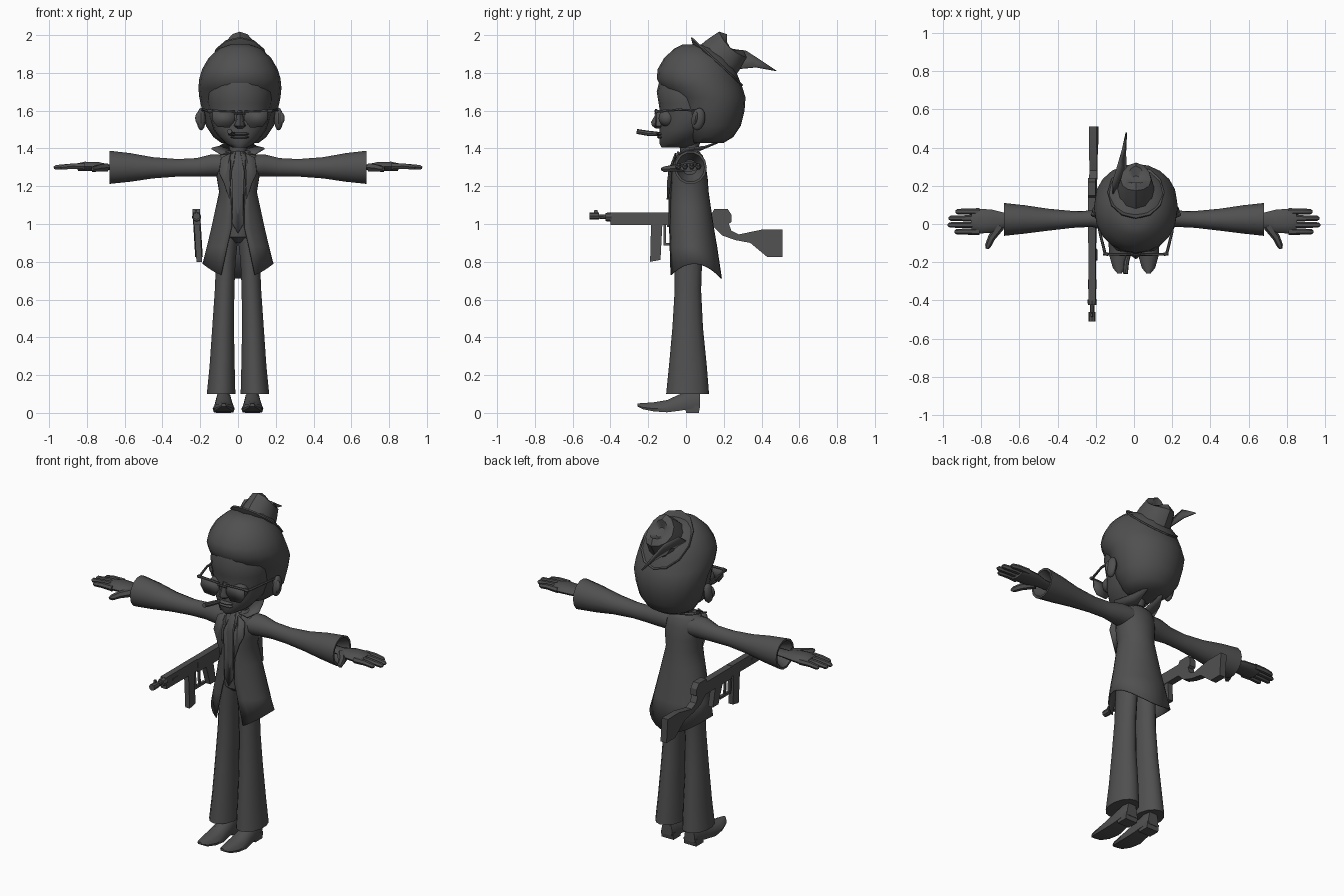
import bpy, bmesh, math
from mathutils import Vector, Matrix, Euler

cube = bpy.data.objects.get("Cube")
if cube:
    bpy.data.objects.remove(cube)

grey = bpy.data.materials.new("dark grey")
grey.use_nodes = True
colour = (0.08, 0.08, 0.08, 1)
grey.diffuse_color = colour
grey.node_tree.nodes["Principled BSDF"].inputs["Base Color"].default_value = colour


def finish(name, bm, angle=40):
    bmesh.ops.recalc_face_normals(bm, faces=bm.faces)
    mesh = bpy.data.meshes.new(name)
    bm.to_mesh(mesh)
    bm.free()
    obj = bpy.data.objects.new(name, mesh)
    bpy.context.collection.objects.link(obj)
    mesh.materials.append(grey)
    bpy.ops.object.select_all(action='DESELECT')
    obj.select_set(True)
    bpy.context.view_layer.objects.active = obj
    bpy.ops.object.shade_smooth_by_angle(angle=math.radians(angle))
    return obj


def loft(name, rings, closed=True, caps=True, angle=40):
    """Skin a list of point rings."""
    bm = bmesh.new()
    rows = [[bm.verts.new(p) for p in ring] for ring in rings]
    count = len(rows[0])
    for low, high in zip(rows, rows[1:]):
        for i in range(count if closed else count - 1):
            j = (i + 1) % count
            bm.faces.new((low[i], low[j], high[j], high[i]))
    if caps:
        bm.faces.new(rows[0])
        bm.faces.new(rows[-1])
    return finish(name, bm, angle)


def stack(name, table, x=0, sides=16, **options):
    """Upright loft; each row is z, half width, front y, back y."""
    turns = [math.tau * i / sides for i in range(sides)]
    return loft(name, [[(x + w * math.sin(a), (f + b) / 2 + (f - b) / 2 * math.cos(a), z)
                        for a in turns] for z, w, f, b in table], **options)


def tube(name, path, radii, sides=8, flat=1.0):
    """Round rod along a path; flat squashes it in z."""
    points = [Vector(p) for p in path]
    rings = []
    for i, p in enumerate(points):
        ahead = points[min(i + 1, len(points) - 1)] - points[max(i - 1, 0)]
        side = ahead.cross(Vector((0, 0, 1))).normalized()
        up = side.cross(ahead).normalized()
        rings.append([p + radii[i] * (side * math.cos(a) + up * math.sin(a) * flat)
                      for a in (math.tau * k / sides for k in range(sides))])
    return loft(name, rings)


def plate(name, outline, x, thick, lean=0.0):
    """Side outline of y, z pairs extruded across x."""
    rings = [[(x + side * thick / 2 + lean * (z - 1), y, z) for y, z in outline]
             for side in (-1, 1)]
    return loft(name, rings, angle=30)


def box(y0, y1, z0, z1):
    return [(y0, z0), (y1, z0), (y1, z1), (y0, z1)]


def ball(name, centre, size, tilt=0.0):
    bm = bmesh.new()
    place = Matrix.LocRotScale(Vector(centre), Euler((tilt, 0, 0)), Vector(size))
    bmesh.ops.create_uvsphere(bm, u_segments=12, v_segments=8, radius=1, matrix=place)
    return finish(name, bm)


def sheet(name, points, thick=0.008):
    bm = bmesh.new()
    bm.faces.new([bm.verts.new(p) for p in points])
    bmesh.ops.triangulate(bm, faces=bm.faces)
    obj = finish(name, bm, 20)
    solid = obj.modifiers.new("thickness", 'SOLIDIFY')
    solid.thickness = thick
    solid.offset = 0
    return obj


mid = 0.01  # the head sits slightly off centre

# Hair and face
stack("hair", [(1.43, .10, .03, .2), (1.46, .14, .0, .25), (1.52, .18, -.03, .29),
               (1.6, .2, -.05, .31), (1.67, .215, -.07, .315), (1.72, .22, -.13, .3),
               (1.77, .215, -.155, .28), (1.82, .2, -.15, .26), (1.88, .165, -.115, .22),
               (1.93, .11, -.06, .15), (1.95, .05, -.02, .08)], mid, 20)
stack("face", [(1.405, .04, -.13, .03), (1.425, .075, -.14, .06), (1.46, .11, -.14, .1),
               (1.5, .14, -.14, .14), (1.57, .16, -.135, .2), (1.64, .17, -.145, .2),
               (1.7, .17, -.155, .2), (1.76, .15, -.14, .2)], mid, 20)
stack("nose", [(1.505, .015, -.16, -.1), (1.52, .032, -.18, -.1),
               (1.54, .022, -.185, -.1), (1.6, .014, -.15, -.1)], mid, 8)
for label, z, depth in (("upper_lip", 1.477, .022), ("lower_lip", 1.46, .018)):
    ball(label, (mid, -.135, z), (.05, depth, .009))
tube("cigar", [(-.02, -.13, 1.475), (-.04, -.2, 1.48), (-.045, -.26, 1.49)],
     [.011, .014, .013])

# Ears and glasses
for side, word in ((-1, "right"), (1, "left")):
    ball(word + "_ear", (mid + side * .205, .065, 1.555), (.024, .036, .06), -.15)
    ball(word + "_ear_fold", (mid + side * .215, .05, 1.56), (.022, .014, .035), -.15)
    ball(word + "_eye", (mid + side * .075, -.1, 1.56), (.048, .045, .045))
    eye = mid + side * .08
    lens = [(eye + dx * side, -.165 + abs(dx) * .1, z) for dx, z in
            ((-.055, 1.595), (.065, 1.6), (.065, 1.55), (.04, 1.515), (-.025, 1.51), (-.055, 1.55))]
    sheet(word + "_lens", lens, .009)
    tube(word + "_frame_top", [lens[0], lens[1]], [.007, .007], 6)
    tube(word + "_temple", [(mid + side * .16, -.16, 1.595), (mid + side * .19, -.04, 1.605),
                            (mid + side * .2, .07, 1.6)], [.008, .007, .006], 6)
    tube(word + "_hinge", [lens[1], (mid + side * .17, -.155, 1.597)], [.009, .009], 6)
tube("glasses_bridge", [(mid - .03, -.162, 1.585), (mid + .03, -.162, 1.585)], [.006, .006], 6)

# Tilted hat with pinched crown
tilt = Matrix.LocRotScale(Vector((mid, .155, 1.85)), Euler((math.radians(-43), 0, 0)), None)
hat = []
for r, h, pinch in ((.12, -.02, 0), (.145, -.015, 0), (.185, .01, 0), (.186, .018, 0), (.14, -.002, 0),
                    (.125, .005, 0), (.118, .06, 0), (.1, .125, .012), (.06, .135, .02), (.03, .11, 0)):
    hat.append([tilt @ Vector((r * .8 * math.sin(a), r * math.cos(a), h + pinch * math.cos(2 * a)))
                for a in (math.tau * k / 12 for k in range(12))])
loft("hat", hat, angle=35)
sheet("feather", [(-.11, .14, 1.87), (-.11, .22, 1.93), (-.08, .32, 1.915), (-.06, .39, 1.87),
                  (-.04, .48, 1.81), (-.045, .37, 1.83), (-.04, .26, 1.82)])

# Neck, shirt and tie
stack("neck", [(1.33, .055, -.04, .07), (1.38, .045, -.03, .06), (1.45, .05, -.04, .08)], 0, 12)
stack("shirt", [(.9, .03, -.04, .05), (.93, .08, -.075, .09), (1.0, .105, -.08, .11),
                (1.15, .085, -.078, .1), (1.27, .1, -.082, .095), (1.34, .085, -.065, .085),
                (1.385, .05, -.03, .06)])
sheet("tie", [(-.012, -.04, 1.385), (.012, -.04, 1.385), (.03, -.092, 1.28), (.028, -.088, 1.0),
              (0, -.086, .95), (-.028, -.088, 1.0), (-.03, -.092, 1.28)])

# Long coat, open at the front, with low front and back hem corners
coat = []
steps = 24
for z, w, front, back, gap in ((1.39, .055, -.03, .065, .75), (1.36, .105, -.06, .09, .55),
                               (1.31, .12, -.085, .105, .5), (1.24, .112, -.09, .115, .5),
                               (1.17, .1, -.09, .12, .42), (1.08, .12, -.09, .133, .3),
                               (.98, .142, -.09, .148, .25), (.88, .165, -.095, .165, .36),
                               (.79, .188, -.1, .19, .5)):
    ring = []
    for i in range(steps + 1):
        a = gap + (math.tau - 2 * gap) * i / steps
        drop = .078 * math.cos(a) ** 2 if z == .79 else 0
        ring.append((w * math.sin(a), (front + back) / 2 + (front - back) / 2 * math.cos(a), z - drop))
    coat.append(ring)
body = loft("coat", coat, closed=False, caps=False)
body.modifiers.new("thickness", 'SOLIDIFY').thickness = .006

for s, word in ((-1, "right"), (1, "left")):
    # Collar and lapel
    sheet(word + "_collar", [(s * .02, -.03, 1.375), (s * .09, -.04, 1.37), (s * .14, .0, 1.4),
                             (s * .1, .1, 1.41), (s * .05, .19, 1.44), (s * .03, .06, 1.385)])
    sheet(word + "_lapel", [(s * .04, -.055, 1.375), (s * .09, -.065, 1.35), (s * .1, -.088, 1.27),
                            (s * .075, -.098, 1.22), (s * .045, -.098, 1.13), (s * .04, -.095, 1.28)])

    # Sleeve with flared, hollow cuff
    sleeve = []
    for x, y0, y1, z0, z1 in ((.07, -.05, .09, 1.25, 1.37), (.14, -.04, .085, 1.25, 1.37),
                              (.22, -.015, .07, 1.25, 1.35), (.32, -.02, .068, 1.25, 1.345),
                              (.45, -.035, .08, 1.24, 1.355), (.57, -.05, .098, 1.222, 1.377),
                              (.68, -.062, .11, 1.21, 1.39), (.68, -.05, .098, 1.222, 1.378),
                              (.6, -.02, .06, 1.26, 1.34)):
        sleeve.append([(s * x, (y0 + y1) / 2 + (y1 - y0) / 2 * math.cos(a),
                        (z0 + z1) / 2 + (z1 - z0) / 2 * math.sin(a))
                       for a in (math.tau * k / 14 for k in range(14))])
    loft(word + "_sleeve", sleeve)

    # Hand
    tube(word + "_palm", [(s * .58, .02, 1.3), (s * .68, .02, 1.3), (s * .74, .015, 1.305),
                          (s * .81, .015, 1.305), (s * .85, .015, 1.3)],
         [.035, .04, .06, .065, .055], 10, .4)
    for finger, (y, tip) in enumerate(((-.04, .94), (-.005, .975), (.03, .97), (.065, .935))):
        tube(f"{word}_finger_{finger + 1}", [(s * .81, y, 1.305), (s * .88, y, 1.306),
             (s * (tip - .01), y, 1.3), (s * tip, y, 1.298)], [.018, .016, .014, .006], 6)
    tube(word + "_thumb", [(s * .7, -.01, 1.3), (s * .745, -.07, 1.295), (s * .765, -.115, 1.29),
                           (s * .77, -.13, 1.29)], [.025, .02, .016, .007], 6)

    # Flared trouser leg
    leg = []
    for z, inner, outer, front, back in ((.1, .012, .167, -.105, .122), (.25, .016, .152, -.09, .11),
                                         (.45, .02, .138, -.072, .09), (.65, .018, .124, -.06, .08),
                                         (.8, .012, .118, -.06, .085), (.95, -.005, .11, -.065, .1)):
        leg.append([(s * ((inner + outer) / 2 + (outer - inner) / 2 * math.sin(a)),
                     (front + back) / 2 + (front - back) / 2 * math.cos(a), z)
                    for a in (math.tau * k / 14 for k in range(14))])
    loft(word + "_trouser_leg", leg)

    # Pointed shoe: rows of y, half width, sole z, top z
    shoe = []
    for y, w, z0, z1 in ((-.258, .012, .035, .05), (-.23, .035, .02, .052), (-.17, .052, .008, .056),
                         (-.1, .058, .003, .068), (-.03, .05, .012, .1), (.03, .046, .022, .12),
                         (.075, .035, .025, .12)):
        shoe.append([(s * .076 + w * u, y, z0 + (z1 - z0) * v) for u, v in
                     ((-.9, 0), (.9, 0), (1, .3), (.75, .75), (.3, 1), (-.3, 1), (-.75, .75), (-1, .3))])
    loft(word + "_shoe", shoe)
    plate(word + "_heel", [(.0, 0), (.068, 0), (.075, .04), (-.005, .04)], s * .076, .08)

# Gun carried along the right side, leaning slightly
gx, lean = -.217, -.06
for name, outline, thick in (
        ("gun_receiver", [(-.1, .985), (.2, .985), (.24, 1.01), (.24, 1.05), (.22, 1.08),
                          (.15, 1.08), (.14, 1.06), (-.1, 1.06)], .04),
        ("gun_handguard", box(-.4, -.1, .995, 1.062), .036),
        ("gun_slot", box(-.34, -.29, 1.025, 1.035), .042),
        ("gun_front_sight", [(-.49, 1.045), (-.46, 1.045), (-.47, 1.075), (-.485, 1.075)], .01),
        ("gun_magazine", [(-.19, .8), (-.135, .81), (-.125, 1.0), (-.185, 1.0)], .03),
        ("gun_trigger_guard", box(-.12, -.02, .885, .9), .016),
        ("gun_guard_post", box(-.12, -.105, .885, 1.0), .016),
        ("gun_trigger", box(-.075, -.06, .9, .99), .01),
        ("gun_grip", [(-.02, .99), (.05, .99), (.065, .87), (.01, .87)], .032),
        ("gun_stock", [(.14, 1.04), (.22, 1.02), (.24, .965), (.28, .945), (.4, .97), (.51, .97),
                       (.51, .825), (.43, .825), (.34, .9), (.26, .915), (.19, .94), (.14, .99)], .04)):
    plate(name, outline, gx, thick, lean)
barrel = gx + lean * .04
tube("gun_barrel", [(barrel, -.5, 1.042), (barrel, -.38, 1.035)], [.011, .013])
tube("gun_muzzle", [(barrel, -.511, 1.042), (barrel, -.46, 1.042)], [.019, .019])
tube("gun_barrel_ring", [(barrel, -.425, 1.037), (barrel, -.395, 1.037)], [.022, .025])
